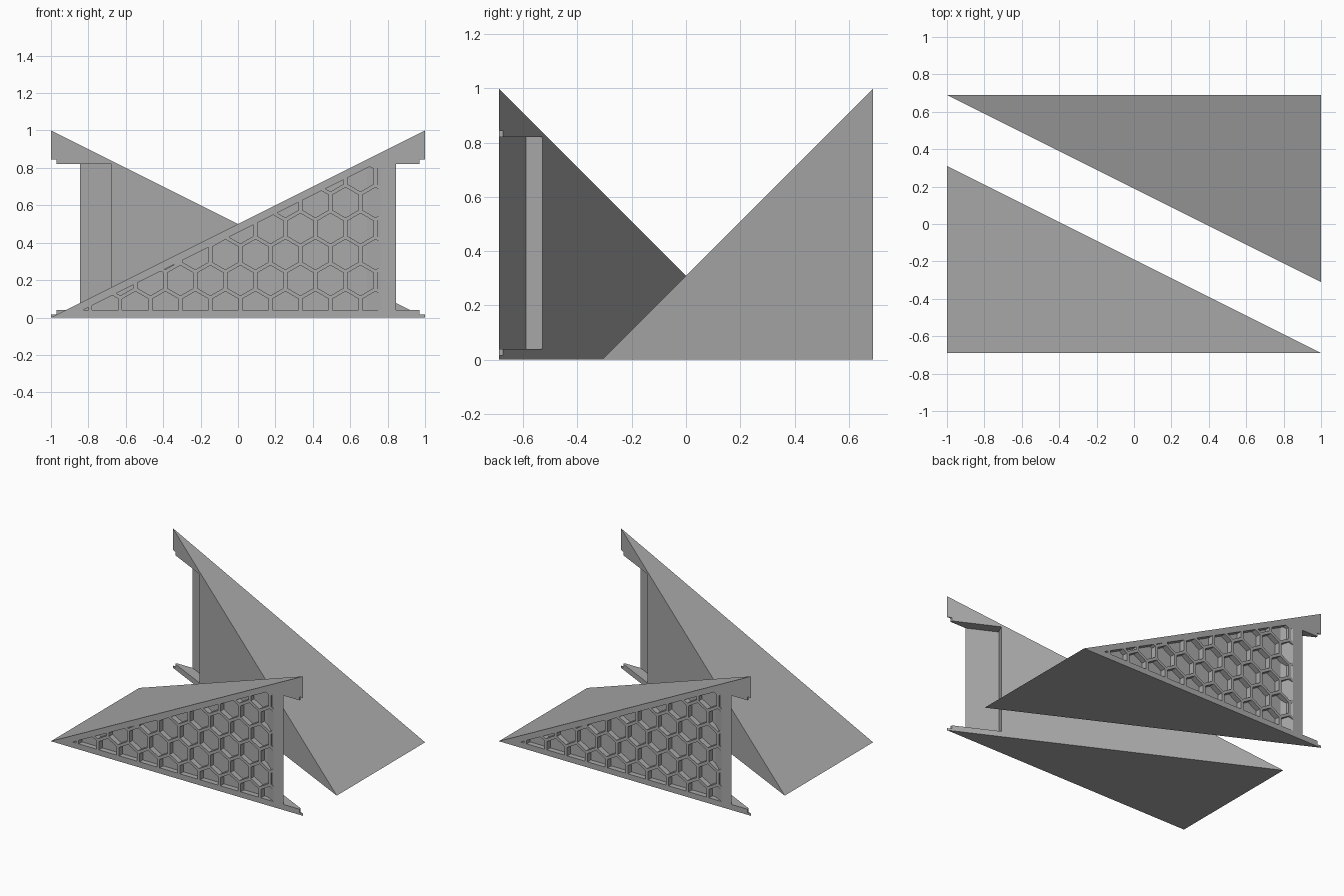
import bpy, bmesh, math
from mathutils import Vector, Matrix

cube = bpy.data.objects.get("Cube")
if cube:
    bpy.data.objects.remove(cube, do_unlink=True)

HALF_Y = 0.69
PITCH, RADIUS, DEPTH = 0.1605, 0.081, 0.038

grey = bpy.data.materials.new("plain_grey")
grey.use_nodes = True
grey.diffuse_color = (0.4, 0.4, 0.4, 1)
grey.node_tree.nodes["Principled BSDF"].inputs["Base Color"].default_value = (0.4, 0.4, 0.4, 1)


def prism(bm, profile, offset):
    """Closed prism from 3D profile points swept along offset."""
    ends = [[bm.verts.new(Vector(p) + k * Vector(offset)) for p in profile] for k in (0, 1)]
    n = len(profile)
    for ring in ends:
        bm.faces.new(ring)
    for i in range(n):
        j = (i + 1) % n
        bm.faces.new((ends[0][i], ends[0][j], ends[1][j], ends[1][i]))


def trim(bm, point, normal):
    """Cut away the normal side of a plane and cap the opening."""
    geom = bm.verts[:] + bm.edges[:] + bm.faces[:]
    bmesh.ops.bisect_plane(bm, geom=geom, dist=1e-5, plane_co=point, plane_no=normal, clear_outer=True)
    bmesh.ops.holes_fill(bm, edges=[e for e in bm.edges if e.is_boundary], sides=0)


def make_object(name, bm):
    bmesh.ops.recalc_face_normals(bm, faces=bm.faces[:])
    mesh = bpy.data.meshes.new(name)
    bm.to_mesh(mesh)
    bm.free()
    obj = bpy.data.objects.new(name, mesh)
    bpy.context.collection.objects.link(obj)
    return obj


def make_cutter(name, bm):
    """Add the twin: the wedge is unchanged when x flips and depth swaps with height."""
    twin = bmesh.ops.duplicate(bm, geom=bm.verts[:] + bm.edges[:] + bm.faces[:])["geom"]
    for v in twin:
        if isinstance(v, bmesh.types.BMVert):
            v.co = (-v.co.x, v.co.z, v.co.y)
    obj = make_object(name, bm)
    obj.hide_render = True
    return obj


# Four-cornered wedge body, panel face on y = 0
bm = bmesh.new()
for corner in ((-1, 1, 0), (-1, 0, 0), (1, 0, 0), (1, 0, 1)):
    bm.verts.new(corner)
bmesh.ops.convex_hull(bm, input=bm.verts[:])
wedge = make_object("front_wedge", bm)

# Connector notch with a floor parallel to the sloping face
bm = bmesh.new()
notch = ((0.645, 0.0994), (0.944, -0.05), (1.1, -0.05), (1.1, 0.239), (0.715, 0.239))
prism(bm, [(x, y, 0.04) for x, y in notch], (0, 0, 0.78))
cutters = [make_cutter("notch_cutter", bm)]

# Stepped lips at the open end of the notch
bm = bmesh.new()
lip = ((0.97, -0.05), (1.1, -0.05), (1.1, 0.2), (0.97, 0.2))
prism(bm, [(x, y, 0.015) for x, y in lip], (0, 0, 0.83))
cutters.append(make_cutter("lip_cutter", bm))

# Honeycomb pockets trimmed to a border, running out beside the notch
bm = bmesh.new()
for row in range(6):
    z = 0.059 + row * PITCH * math.sqrt(3) / 2
    for col in range(-6, 7):
        x = 0.013 + PITCH * (col + 0.5 * (row % 2 == 0) + 0.0)
        cell = bmesh.new()
        prism(cell, [(x + RADIUS * math.sin(a * math.pi / 3), -0.03,
                      z + RADIUS * math.cos(a * math.pi / 3)) for a in range(6)],
              (0, DEPTH + 0.03, 0))
        trim(cell, (0, 0, 0.04), (0, 0, -1))
        trim(cell, (-0.91, 0, 0), (-1, 0, 2))
        trim(cell, (0.765, 0, 0), (1, 2, 0))
        if cell.faces and max(v.co.y for v in cell.verts) > 0.001:
            part = bpy.data.meshes.new("pocket")
            cell.to_mesh(part)
            bm.from_mesh(part)
            bpy.data.meshes.remove(part)
        cell.free()
cutters.append(make_cutter("honeycomb_cutter", bm))

# Carve the wedge and drop the cutters
for cutter in cutters:
    mod = wedge.modifiers.new(cutter.name, 'BOOLEAN')
    mod.operation, mod.solver, mod.object = 'DIFFERENCE', 'EXACT', cutter
graph = bpy.context.evaluated_depsgraph_get()
carved = bpy.data.meshes.new_from_object(wedge.evaluated_get(graph))
wedge.modifiers.clear()
wedge.data = carved
for cutter in cutters:
    bpy.data.objects.remove(cutter, do_unlink=True)
carved.materials.clear()
carved.materials.append(grey)
carved.transform(Matrix.Translation((0, -HALF_Y, 0)))

# Matching wedge turned half a turn
back = bpy.data.objects.new("back_wedge", carved)
back.rotation_euler.z = math.pi
bpy.context.collection.objects.link(back)
